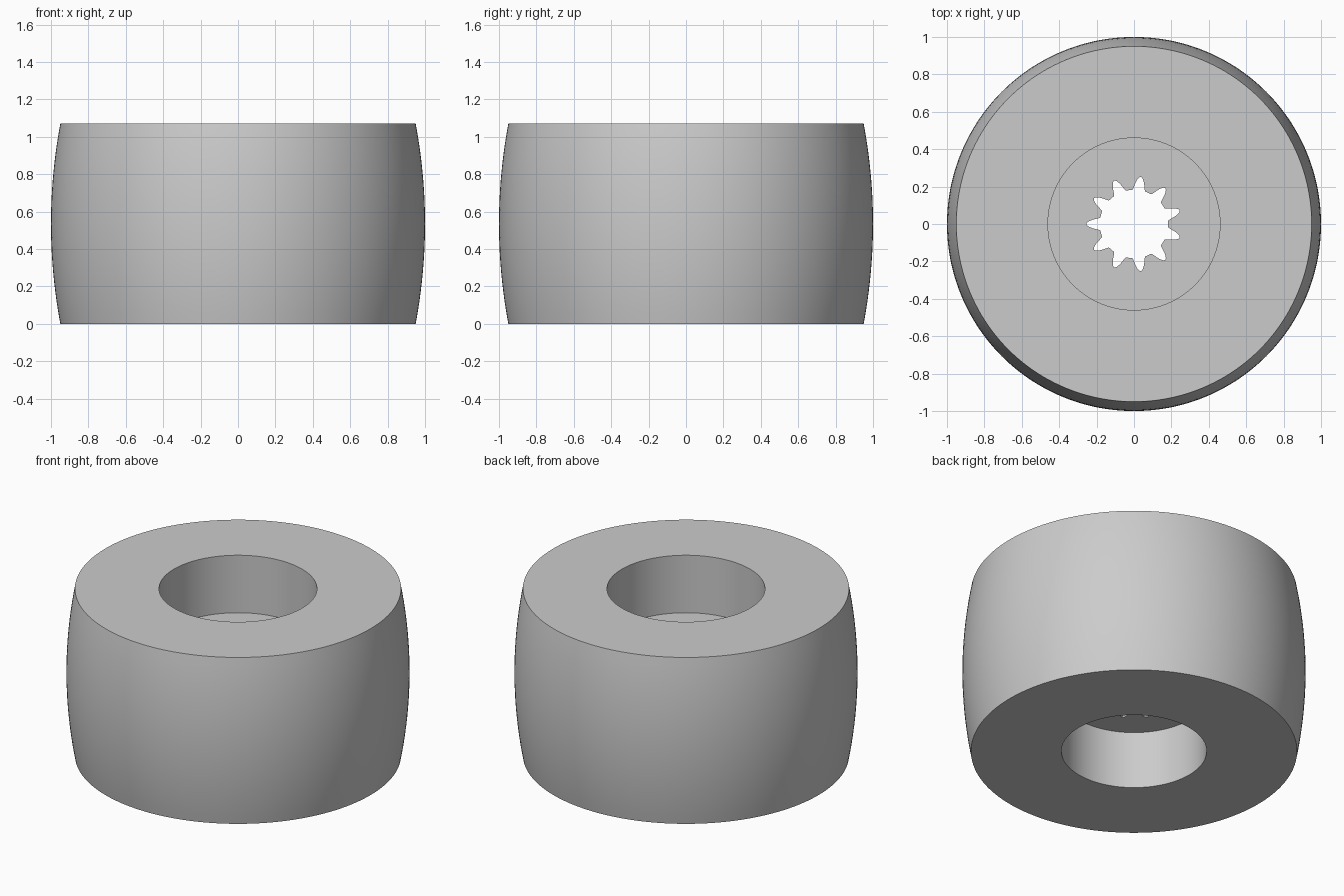
import bpy, bmesh, math

cube = bpy.data.objects.get("Cube")
if cube:
    bpy.data.objects.remove(cube, do_unlink=True)

HEIGHT, RIM, BULGE = 1.07, 0.95, 0.05
TEETH, STEPS = 11, 16
SEGMENTS = TEETH * STEPS
# Radius of the splined hole from the tip of a notch to the land between notches
NOTCH = [0.255, 0.25, 0.237, 0.22, 0.20, 0.185, 0.183, 0.183, 0.183]

grey = bpy.data.materials.new("plain grey")
grey.use_nodes = True
grey.diffuse_color = (0.6, 0.6, 0.6, 1)
grey.node_tree.nodes["Principled BSDF"].inputs["Base Color"].default_value = (0.6, 0.6, 0.6, 1)


def circle(radius):
    return lambda i: radius


def spline(i):
    k = i % STEPS
    return NOTCH[min(k, STEPS - k)]


# Crowned outer wall, from the bottom rim to the top rim
rings = []
CROWN = 20
for k in range(CROWN + 1):
    t = k / CROWN
    rings.append((circle(RIM + BULGE * (1 - (2 * t - 1) ** 2)), HEIGHT * t))

# Upper counterbore, splined web, lower counterbore
rings += [(circle(0.46), HEIGHT), (circle(0.46), 0.70),
          (spline, 0.70), (spline, 0.37),
          (circle(0.423), 0.37), (circle(0.423), 0)]

# Sweep the closed profile round the axis, one notch pointing to -x
bm = bmesh.new()
loops = []
for radius, z in rings:
    loop = []
    for i in range(SEGMENTS):
        a = math.pi + math.tau * i / SEGMENTS
        r = radius(i)
        loop.append(bm.verts.new((r * math.cos(a), r * math.sin(a), z)))
    loops.append(loop)
for a, b in zip(loops, loops[1:] + loops[:1]):
    for i in range(SEGMENTS):
        j = (i + 1) % SEGMENTS
        bm.faces.new((a[i], a[j], b[j], b[i]))
bmesh.ops.recalc_face_normals(bm, faces=bm.faces)

mesh = bpy.data.meshes.new("crowned_roller")
bm.to_mesh(mesh)
bm.free()
mesh.materials.append(grey)
roller = bpy.data.objects.new("crowned_roller", mesh)
bpy.context.collection.objects.link(roller)

# Smooth walls with crisp rims
bpy.ops.object.select_all(action='DESELECT')
roller.select_set(True)
bpy.context.view_layer.objects.active = roller
bpy.ops.object.shade_smooth_by_angle(angle=math.radians(30))
